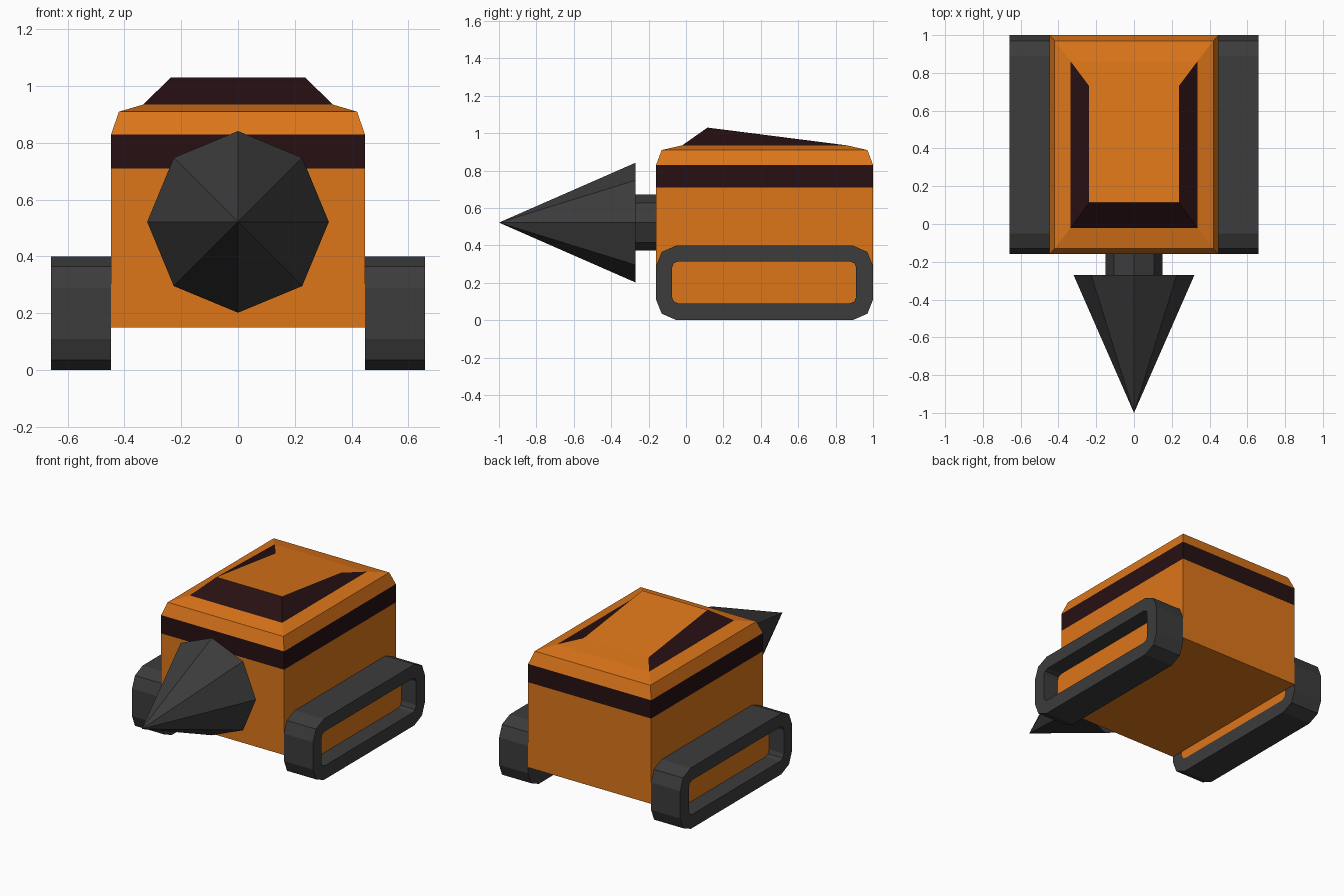
import bpy, bmesh
from math import pi
from mathutils import Matrix, Vector

if "Cube" in bpy.data.objects:
    bpy.data.objects.remove(bpy.data.objects["Cube"])


def material(name, rgb):
    m = bpy.data.materials.new(name)
    m.diffuse_color = (*rgb, 1)
    m.use_nodes = True
    m.node_tree.nodes["Principled BSDF"].inputs["Base Color"].default_value = m.diffuse_color
    return m


ORANGE = material("orange_paint", (0.72, 0.18, 0.01))
DARK = material("dark_trim", (0.02, 0.005, 0.006))
STEEL = material("dark_steel", (0.045, 0.045, 0.045))


def finish(name, bm, *mats):
    bmesh.ops.recalc_face_normals(bm, faces=bm.faces)
    me = bpy.data.meshes.new(name)
    bm.to_mesh(me)
    bm.free()
    for m in mats:
        me.materials.append(m)
    ob = bpy.data.objects.new(name, me)
    bpy.context.collection.objects.link(ob)
    return ob


def loft(bm, rings, slots=None, caps=True, closed=False):
    """Skin a list of equal-length point rings; slots = material per band."""
    vs = [[bm.verts.new(p) for p in r] for r in rings]
    n = len(vs[0])
    pairs = list(zip(vs, vs[1:])) + ([(vs[-1], vs[0])] if closed else [])
    for k, (a, b) in enumerate(pairs):
        for i in range(n):
            j = (i + 1) % n
            f = bm.faces.new((a[i], a[j], b[j], b[i]))
            f.material_index = slots[k] if slots else 0
    if caps and not closed:
        bm.faces.new(vs[0])
        bm.faces.new(vs[-1])


def rect(x, y0, y1, z0, z1=None):
    z1 = z0 if z1 is None else z1
    return [(-x, y0, z0), (x, y0, z0), (x, y1, z1), (-x, y1, z1)]


def rounded(y0, y1, z0, z1, cuts):
    """Rectangle in the yz plane with chamfered corners, cuts = (dy, dz) steps."""
    q = cuts + [] 
    low_front = [(y0 + a, z0 + b) for a, b in q]
    low_back = [(y1 - a, z0 + b) for a, b in reversed(q)]
    top_back = [(y1 - a, z1 - b) for a, b in q]
    top_front = [(y0 + a, z1 - b) for a, b in reversed(q)]
    return low_front + low_back + top_back + top_front


# Body with stripe and bevelled top edge
bm = bmesh.new()
loft(bm, [rect(0.447, -0.16, 1.0, 0.15), rect(0.447, -0.16, 1.0, 0.71),
          rect(0.447, -0.16, 1.0, 0.83), rect(0.42, -0.13, 0.97, 0.91),
          rect(0.335, -0.02, 0.86, 0.935)], [0, 1, 0, 0])
finish("body", bm, ORANGE, DARK)

# Sloping cabin: dark windows on front and sides, orange roof and back
bm = bmesh.new()
loft(bm, [rect(0.335, -0.02, 0.86, 0.935),
          rect(0.237, 0.115, 0.73, 1.03, 0.951)], [1])
bm.faces.ensure_lookup_table()
bm.faces[2].material_index = 0
finish("cabin", bm, ORANGE, DARK)

# Tracks: hollow bands with a recessed orange side panel
outer = rounded(-0.16, 1.0, 0, 0.4, [(0, 0.11), (0.03, 0.035), (0.11, 0)])
inner = rounded(-0.075, 0.91, 0.09, 0.315, [(0, 0.035), (0.01, 0.01), (0.035, 0)])
for side, s in (("right", 1), ("left", -1)):
    at = lambda prof, x: [(s * x, y, z) for y, z in prof]
    bm = bmesh.new()
    loft(bm, [at(outer, 0.447), at(outer, 0.658),
              at(inner, 0.658), at(inner, 0.447)], closed=True)
    finish(side + "_track", bm, STEEL)
    bm = bmesh.new()
    loft(bm, [at(inner, 0.447), at(inner, 0.55)])
    finish(side + "_track_panel", bm, ORANGE)

# Eight-sided drill bit and its shaft, pointing forward
for name, r1, r2, y0, y1 in (("drill_bit", 0.32, 0, -0.27, -1.0),
                             ("drill_shaft", 0.15, 0.15, -0.16, -0.27)):
    bm = bmesh.new()
    place = Matrix.Translation((0, (y0 + y1) / 2, 0.522)) @ Matrix.Rotation(pi / 2, 4, 'X')
    bmesh.ops.create_cone(bm, cap_ends=True, segments=8, radius1=r1, radius2=r2,
                          depth=abs(y1 - y0), matrix=place)
    bmesh.ops.remove_doubles(bm, verts=bm.verts, dist=1e-4)
    finish(name, bm, STEEL)
